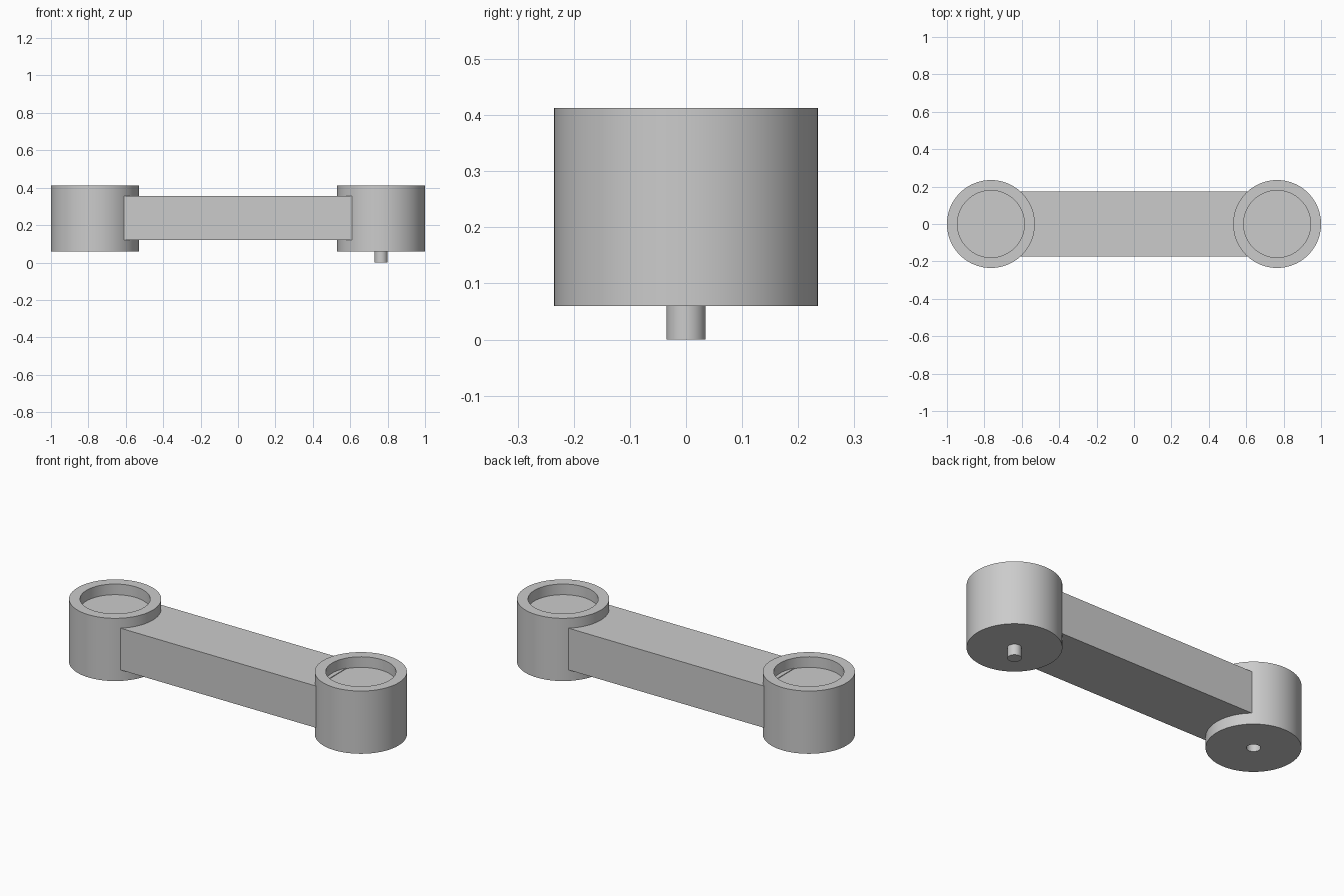
import bpy, bmesh, math
from mathutils import Matrix, Vector

cube = bpy.data.objects.get("Cube")
if cube:
    bpy.data.objects.remove(cube, do_unlink=True)

grey = bpy.data.materials.new("light_grey")
grey.use_nodes = True
colour = (0.6, 0.6, 0.6, 1)
grey.diffuse_color = colour
grey.node_tree.nodes["Principled BSDF"].inputs["Base Color"].default_value = colour

HUB_X, HUB_R, CUP_R, PEG_R = 0.765, 0.235, 0.179, 0.035
BASE, TOP, STEP = 0.06, 0.413, 0.06


def finish(name, bm, x=0.0):
    bmesh.ops.recalc_face_normals(bm, faces=bm.faces)
    mesh = bpy.data.meshes.new(name)
    bm.to_mesh(mesh)
    bm.free()
    mesh.materials.append(grey)
    obj = bpy.data.objects.new(name, mesh)
    obj.location.x = x
    bpy.context.collection.objects.link(obj)
    bpy.ops.object.select_all(action='DESELECT')
    obj.select_set(True)
    bpy.context.view_layer.objects.active = obj
    bpy.ops.object.shade_smooth_by_angle(angle=math.radians(30))
    return obj


def lathe(name, profile, x, sides=96):
    """Closed solid from (radius, height) rings, capped at both ends."""
    bm = bmesh.new()
    rings = [[bm.verts.new((r * math.cos(2 * math.pi * i / sides),
                            r * math.sin(2 * math.pi * i / sides), z))
              for i in range(sides)] for r, z in profile]
    for a, b in zip(rings, rings[1:]):
        for i in range(sides):
            j = (i + 1) % sides
            bm.faces.new((a[i], a[j], b[j], b[i]))
    bm.faces.new(rings[0][::-1])
    bm.faces.new(rings[-1])
    return finish(name, bm, x)


# Outer wall, rim and shallow cup shared by both hubs
shell = [(HUB_R, BASE), (HUB_R, TOP), (CUP_R, TOP), (CUP_R, TOP - STEP)]

# Left hub carries a peg underneath, right hub has the matching socket
lathe("left_hub_with_peg", [(PEG_R, 0), (PEG_R, BASE)] + shell, HUB_X)
lathe("right_hub_with_socket", [(PEG_R, BASE + STEP), (PEG_R, BASE)] + shell, -HUB_X)

# Bar joining the hubs, its ends buried in the hub walls
bm = bmesh.new()
bmesh.ops.create_cube(bm, size=1, matrix=Matrix.Translation(Vector((0, 0, 0.239)))
                      @ Matrix.Diagonal((1.222, 0.35, 0.235, 1)))
finish("link_bar", bm)
